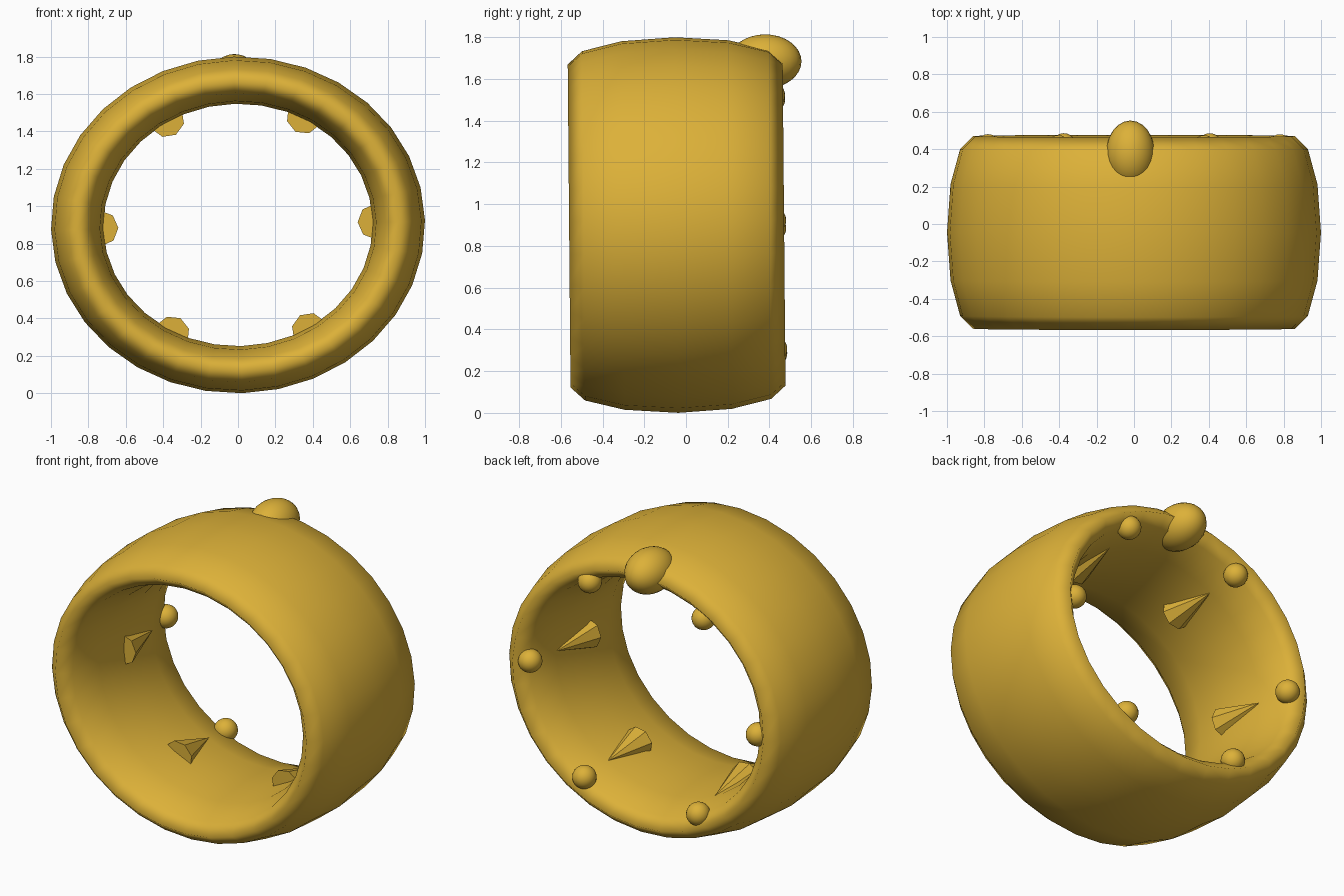
import bpy
import bmesh
from math import cos, sin, pi, radians
from mathutils import Matrix, Vector

cube = bpy.data.objects.get("Cube")
if cube:
    bpy.data.objects.remove(cube, do_unlink=True)

gold = bpy.data.materials.new("gold")
gold.use_nodes = True
colour = (0.72, 0.44, 0.04, 1)
gold.diffuse_color = colour
gold.node_tree.nodes["Principled BSDF"].inputs["Base Color"].default_value = colour

# The whole band leans very slightly
POSE = (Matrix.Translation((0, -0.045, 0.9)) @ Matrix.Rotation(radians(0.5), 4, 'X')
        @ Matrix.Rotation(radians(-1.4), 4, 'Y'))


def finish(name, bm, smooth):
    bmesh.ops.recalc_face_normals(bm, faces=bm.faces)
    bm.transform(POSE)
    for f in bm.faces:
        f.smooth = smooth
    mesh = bpy.data.meshes.new(name)
    bm.to_mesh(mesh)
    bm.free()
    mesh.materials.append(gold)
    ob = bpy.data.objects.new(name, mesh)
    bpy.context.collection.objects.link(ob)
    return ob


def bead(name, centre, size):
    bm = bmesh.new()
    m = Matrix.Translation(centre) @ Matrix.Diagonal((*size, 1))
    bmesh.ops.create_uvsphere(bm, u_segments=24, v_segments=16, radius=1, matrix=m)
    finish(name, bm, True)


# Oval band: a wide tube swept around the y axis
MAJOR, MINOR = 32, 12
bm = bmesh.new()
rings = []
for i in range(MAJOR):
    a = 2 * pi * i / MAJOR
    ring = []
    for j in range(MINOR):
        b = 2 * pi * j / MINOR
        r = 0.86 + 0.14 * cos(b)
        ring.append(bm.verts.new((r * cos(a), 0.515 * sin(b), 0.9 * r * sin(a))))
    rings.append(ring)
for i in range(MAJOR):
    p, q = rings[i], rings[(i + 1) % MAJOR]
    for j in range(MINOR):
        k = (j + 1) % MINOR
        bm.faces.new((p[j], q[j], q[k], p[k]))
finish("band", bm, True)

# Large bead on the top rear edge
bead("top_bead", (0, 0.43, 0.78), (0.13, 0.175, 0.13))

# Six small rear beads and six inner spikes pointing to the rear
for n in range(6):
    a = n * pi / 3
    out = Vector((cos(a), 0, 0.9 * sin(a)))
    bead(f"small_bead_{n + 1}", out * 0.78 + Vector((0, 0.455, 0)), (0.068, 0.07, 0.068))
    bm = bmesh.new()
    m = (Matrix.Translation(out * 0.735 + Vector((0, 0.11, 0)))
         @ Matrix.Rotation(-a, 4, 'Y') @ Matrix.Rotation(-pi / 2, 4, 'X'))
    bmesh.ops.create_cone(bm, cap_ends=True, segments=8, radius1=0.095, radius2=0,
                          depth=0.3, matrix=m)
    finish(f"inner_spike_{n + 1}", bm, False)
